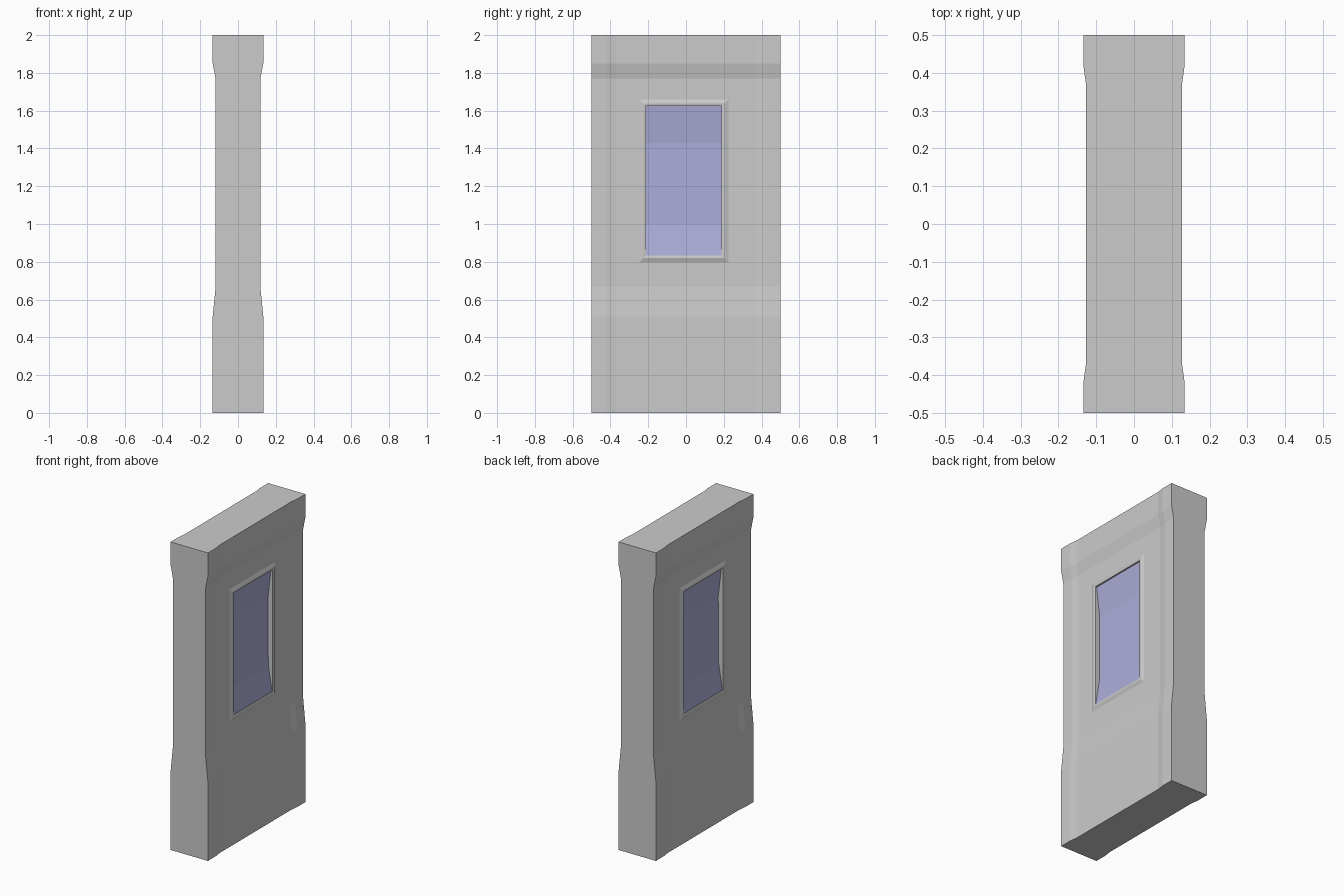
import bpy

if "Cube" in bpy.data.objects:
    bpy.data.objects.remove(bpy.data.objects["Cube"])


def make_object(name, verts, faces):
    """Half model on the +x side, mirrored to -x."""
    mesh = bpy.data.meshes.new(name)
    mesh.from_pydata(verts, [], faces)
    mesh.update()
    obj = bpy.data.objects.new(name, mesh)
    bpy.context.collection.objects.link(obj)
    mod = obj.modifiers.new("mirror", 'MIRROR')
    mod.use_axis = (True, False, False)
    mod.use_clip = True
    return obj


# Window opening (outer edge of trim)
Y0, Y1, Z0, Z1 = -0.248, 0.224, 0.797, 1.66
INSET = 0.036

# Wall panel: thickness is a height profile minus a slimmer middle bay
rows = [(0, .134), (.51, .134), (.67, .118), (Z0, .118),
        (Z1, .118), (1.77, .118), (1.85, .134), (2, .134)]
cols = [(-.5, 0), (-.42, 0), (-.37, .007), (Y0, .007),
        (Y1, .007), (.37, .007), (.42, 0), (.5, 0)]
n, m = len(cols), len(rows)
verts = [(t - d, y, z) for z, t in rows for y, d in cols]
faces = []
for r in range(m - 1):
    for c in range(n - 1):
        if r == 3 and c == 3:
            continue  # window hole
        a = r * n + c
        faces.append((a, a + 1, a + n + 1, a + n))

# Wall ends, top and underside, running to the centre plane
loop = ([c for c in range(n - 1)]
        + [r * n + n - 1 for r in range(m - 1)]
        + [(m - 1) * n + c for c in range(n - 1, 0, -1)]
        + [r * n for r in range(m - 1, 0, -1)])
base = len(verts)
verts += [(0, verts[i][1], verts[i][2]) for i in loop]
for i, a in enumerate(loop):
    j = (i + 1) % len(loop)
    faces.append((loop[j], a, base + i, base + j))
make_object("wall_panel", verts, faces)

# Window trim: raised mitred frame with inner reveal
rings = [(0, .111), (.022, .119), (INSET, .116), (INSET, .065)]
verts, faces = [], []
for s, x in rings:
    verts += [(x, Y0 + s, Z0 + s), (x, Y1 - s, Z0 + s),
              (x, Y1 - s, Z1 - s), (x, Y0 + s, Z1 - s)]
for k in range(len(rings) - 1):
    for i in range(4):
        a, b = 4 * k + i, 4 * k + (i + 1) % 4
        faces.append((a, b, b + 4, a + 4))
make_object("window_trim", verts, faces)

# Glass: pane dished inwards at mid height
profile = [(Z0 + INSET, .113), (1.0, .086), (1.43, .083), (Z1 - INSET, .106)]
verts, faces = [], []
for z, x in profile:
    verts += [(x, Y0 + INSET, z), (x, Y1 - INSET, z)]
for k in range(len(profile) - 1):
    a = 2 * k
    faces.append((a, a + 1, a + 3, a + 2))
glass = make_object("window_glass", verts, faces)
mat = bpy.data.materials.new("blue_glass")
mat.diffuse_color = (0.42, 0.42, 0.7, 1)
mat.use_nodes = True
mat.node_tree.nodes["Principled BSDF"].inputs["Base Color"].default_value = mat.diffuse_color
glass.data.materials.append(mat)
